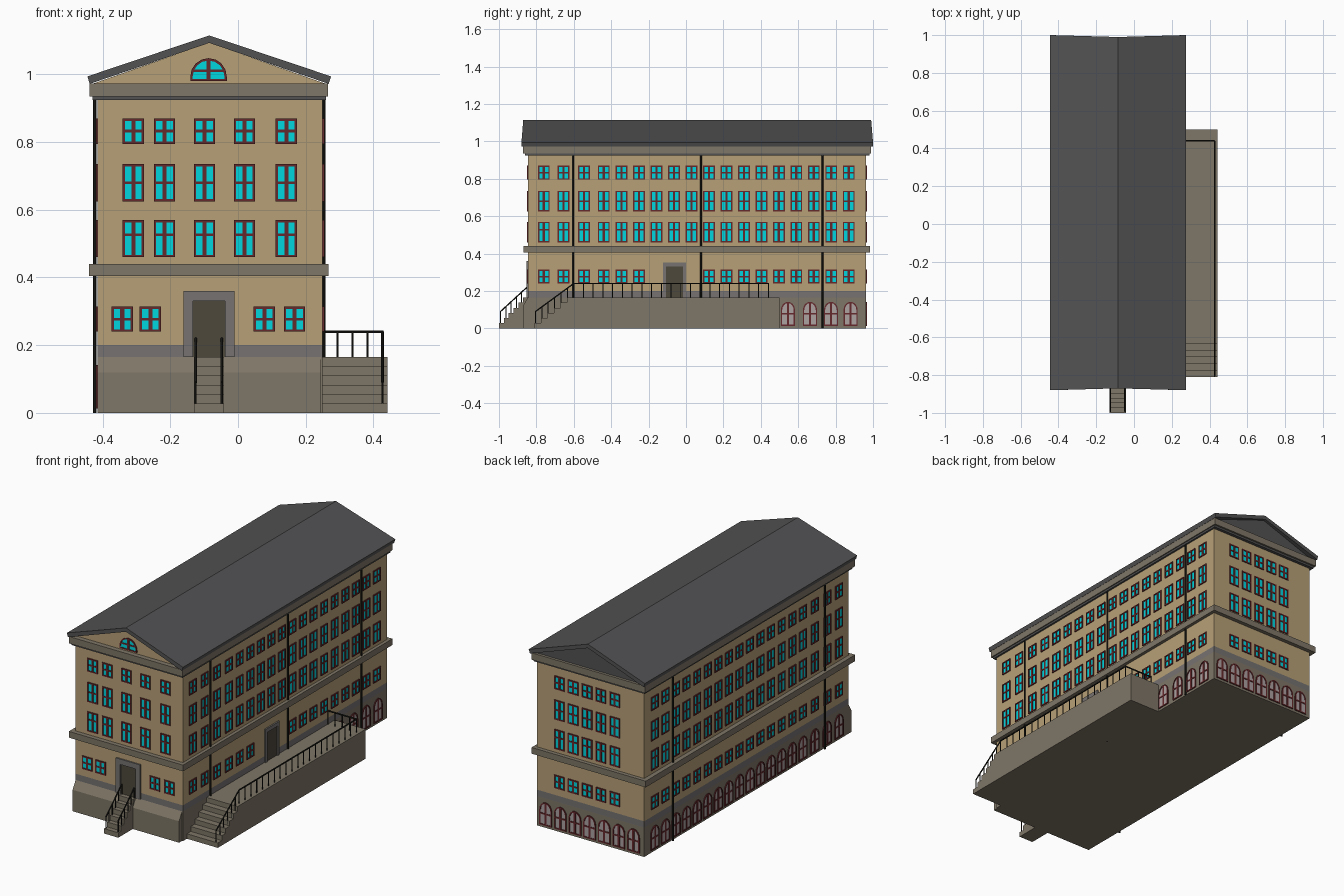
import bpy, bmesh, math
from mathutils import Vector

if "Cube" in bpy.data.objects:
    bpy.data.objects.remove(bpy.data.objects["Cube"])

X0, X1, Y0, Y1 = -0.415, 0.25, -0.845, 0.963   # main walls
XC = -0.085                                     # ridge line


def mat(name, rgb):
    m = bpy.data.materials.new(name)
    m.diffuse_color = (*rgb, 1)
    m.use_nodes = True
    m.node_tree.nodes["Principled BSDF"].inputs["Base Color"].default_value = m.diffuse_color
    return m


TAN = mat("tan_plaster", (0.47, 0.35, 0.185))
STONE = mat("stone", (0.21, 0.18, 0.135))
GREY = mat("grey_plinth", (0.18, 0.17, 0.165))
ROOF = mat("dark_roof", (0.085, 0.085, 0.088))
RED = mat("red_frame", (0.13, 0.022, 0.025))
CYAN = mat("cyan_glass", (0.0, 0.68, 0.74))
PALE = mat("pale_glass", (0.42, 0.36, 0.36))
IRON = mat("black_iron", (0.012, 0.012, 0.01))
DOOR = mat("door_brown", (0.075, 0.065, 0.045))


def finish(bm, name, m):
    bmesh.ops.recalc_face_normals(bm, faces=bm.faces)
    me = bpy.data.meshes.new(name)
    bm.to_mesh(me)
    bm.free()
    me.materials.append(m)
    ob = bpy.data.objects.new(name, me)
    bpy.context.collection.objects.link(ob)
    return ob


def bridge(bm, a, b):
    n = len(a)
    for i in range(n):
        bm.faces.new((a[i], a[(i + 1) % n], b[(i + 1) % n], b[i]))


def prism(bm, near, far):
    a, b = [bm.verts.new(p) for p in near], [bm.verts.new(p) for p in far]
    bridge(bm, a, b)
    bm.faces.new(a)
    bm.faces.new(b)


def add_box(bm, x0, x1, y0, y1, z0, z1):
    ring = [(x0, y0), (x1, y0), (x1, y1), (x0, y1)]
    prism(bm, [(*p, z0) for p in ring], [(*p, z1) for p in ring])


def box(name, m, *dims):
    bm = bmesh.new()
    add_box(bm, *dims)
    return finish(bm, name, m)


def profile_x(name, m, pts, x0, x1):
    bm = bmesh.new()
    prism(bm, [(x0, *p) for p in pts], [(x1, *p) for p in pts])
    return finish(bm, name, m)


def profile_y(name, m, pts, y0, y1, lean=0):
    # lean pulls the ridge ends inward
    bm = bmesh.new()
    s = lambda p: lean if abs(p[0] - XC) < 0.01 else 0
    prism(bm, [(p[0], y0 + s(p), p[1]) for p in pts], [(p[0], y1 - s(p), p[1]) for p in pts])
    return finish(bm, name, m)


def rod(bm, a, b, r, sides=6):
    a, b = Vector(a), Vector(b)
    d = b - a
    q = d.to_track_quat('Z', 'Y')
    ring = [q @ Vector((r * math.cos(t), r * math.sin(t), 0))
            for t in (2 * math.pi * i / sides for i in range(sides))]
    prism(bm, [a + v for v in ring], [b + v for v in ring])


# wall shell, plinth, string course, cornice
box("walls", TAN, X0, X1, Y0, Y1, 0.2, 0.972)
box("plinth_upper", GREY, X0, X1, Y0, Y1, 0.165, 0.2)
box("plinth_lower", STONE, X0, X1, Y0, Y1, 0, 0.165)
box("string_course", STONE, -0.44, 0.268, -0.87, 0.985, 0.405, 0.44)
box("cornice", STONE, -0.438, 0.266, -0.872, 0.99, 0.935, 0.973)
box("cornice_underside", ROOF, -0.43, 0.26, -0.862, 0.98, 0.924, 0.935)
profile_x("front_ledge", STONE, [(-0.872, 0), (-0.872, 0.12), (Y0, 0.165), (Y0, 0)], X0, 0.245)

# roof slab and gables
profile_y("roof", ROOF, [(-0.445, 0.994), (XC, 1.115), (0.275, 0.994), (0.268, 0.972),
                         (XC, 1.093), (-0.438, 0.972)], -0.88, 1.0, 0.01)
gable = [(-0.43, 0.972), (XC, 1.094), (0.26, 0.972)]
profile_y("front_gable", TAN, gable, Y0, 0)
profile_y("back_gable", ROOF, gable, 0.5, 0.975)

# wall mapping: along-wall u, height z, outward d
WALLS = {"front": lambda u, z, d: (u, Y0 - d, z), "back": lambda u, z, d: (u, Y1 + d, z),
         "right": lambda u, z, d: (X1 + d, u, z), "left": lambda u, z, d: (X0 - d, u, z)}


def outline(u, w, z0, z1, rise):
    n = 8 if rise else 1
    pts = [(u - w / 2, z0), (u + w / 2, z0)]
    for i in range(n + 1):
        t = math.pi * i / n
        pts.append((u + w / 2 * math.cos(t), z1 - rise + rise * math.sin(t)))
    return pts


def windows(name, wall, specs, glass):
    # each spec: centre, width, bottom, top, arch rise, transom height fraction
    P = WALLS[wall]
    fr, gl = bmesh.new(), bmesh.new()
    t, D = 0.007, 0.005
    for u, w, z0, z1, rise, tr in specs:
        out = outline(u, w, z0, z1, rise)
        inn = outline(u, w - 2 * t, z0 + t, z1 - t, max(rise - t, 0))
        loops = [[fr.verts.new(P(*p, d)) for p in o] for o, d in
                 ((out, 0), (out, D), (inn, D), (inn, 0))]
        for a, b in zip(loops, loops[1:]):
            bridge(fr, a, b)
        zt = z0 + (z1 - z0) * tr
        for a, b, c, e in ((u - 0.006, u + 0.006, z0 + t, z1 - t),
                           (u - w / 2 + t, u + w / 2 - t, zt - 0.004, zt + 0.004)):
            q = [(a, c), (b, c), (b, e), (a, e)]
            prism(fr, [P(*p, 0) for p in q], [P(*p, D - 0.0005) for p in q])
        prism(gl, [P(*p, -0.002) for p in inn], [P(*p, 0.002) for p in inn])
    finish(fr, name + "_frames", RED)
    finish(gl, name + "_glass", glass)


UPPER = [(0.46, 0.57, 0.6), (0.625, 0.735, 0.5), (0.795, 0.87, 0.5)]
GROUND = [(0.24, 0.314, 0.5)]
grid = lambda us, rows: [(u, 0.063, a, b, 0, tr) for u in us for a, b, tr in rows]
arches = lambda us: [(u, 0.076, 0.013, 0.142, 0.045, 0.5) for u in us]

SIDE = [-0.76, -0.655, -0.545, -0.44] + [-0.345 + 0.0935 * i for i in range(14)]
BACK = [-0.234 + 0.086 * i for i in range(5)]
windows("front_windows", "front", grid([-0.309, -0.217, -0.099, 0.019, 0.143], UPPER)
        + grid([-0.342, -0.259, 0.078, 0.167], GROUND)
        + [(-0.087, 0.108, 0.98, 1.048, 0.055, 0.45)], CYAN)
windows("right_windows", "right", grid(SIDE, UPPER) + grid(SIDE[:6] + SIDE[9:], GROUND), CYAN)
windows("left_windows", "left", grid(SIDE, UPPER + GROUND), CYAN)
windows("back_windows", "back", grid(BACK, UPPER + GROUND), CYAN)
windows("right_basement_windows", "right", arches([0.545, 0.663, 0.775, 0.88]), PALE)
windows("left_basement_windows", "left", arches(SIDE), PALE)
windows("back_basement_windows", "back", arches([-0.35 + 0.0907 * i for i in range(7)]), PALE)


# doors with surrounds
def door(name, wall, u, wo, wi, ztop):
    P = WALLS[wall]
    bm = bmesh.new()
    q = [(u - wo, 0.165), (u - wo, ztop), (u + wo, ztop), (u + wo, 0.165),
         (u + wi, 0.165), (u + wi, 0.33), (u - wi, 0.33), (u - wi, 0.165)]
    prism(bm, [P(*p, 0) for p in q], [P(*p, 0.008) for p in q])
    finish(bm, name + "_surround", GREY)
    bm = bmesh.new()
    prism(bm, [P(*p, 0) for p in q[4:]], [P(*p, 0.002) for p in q[4:]])
    finish(bm, name, DOOR)


door("front_door", "front", -0.086, 0.075, 0.047, 0.36)
door("side_door", "right", -0.061, 0.062, 0.046, 0.352)


# stairs and terrace
def stair_profile(y0, y1, n, top):
    pts = [(y0, 0)]
    for i in range(n):
        y = y0 + (y1 - y0) * i / n
        pts += [(y, top * (i + 1) / n), (y0 + (y1 - y0) * (i + 1) / n, top * (i + 1) / n)]
    return pts


profile_x("front_steps", STONE, stair_profile(-1.0, Y0, 6, 0.165) + [(Y0, 0)], -0.13, -0.042)
profile_x("side_terrace", STONE, stair_profile(-0.81, -0.6, 6, 0.165) + [(0.5, 0.165), (0.5, 0)],
          X1 - 0.005, 0.442)


# railings
def railing(name, a, b, n, h=0.075):
    bm = bmesh.new()
    a, b = Vector(a), Vector(b)
    up = Vector((0, 0, h))
    rod(bm, a + up, b + up, 0.004)
    for i in range(n + 1):
        p = a.lerp(b, i / n)
        rod(bm, p - Vector((0, 0, 0.004)), p + up, 0.003)
    finish(bm, name, IRON)


railing("terrace_rail", (0.427, -0.6, 0.165), (0.427, 0.44, 0.165), 20)
railing("terrace_end_rail", (X1, 0.44, 0.165), (0.427, 0.44, 0.165), 4)
railing("terrace_stair_rail", (0.427, -0.805, 0.015), (0.427, -0.6, 0.165), 6)
for i, x in enumerate((-0.125, -0.048)):
    railing(f"front_stair_rail_{i}", (x, -0.992, 0.015), (x, -0.85, 0.145), 5)

# drainpipes
bm = bmesh.new()
for x, ys in ((X1 + 0.004, (-0.605, 0.08, 0.73)), (X0 - 0.008, (-0.625, 0.72))):
    for y in ys:
        rod(bm, (x, y, 0.0), (x, y, 0.93), 0.005, 8)
finish(bm, "drainpipes", IRON)
